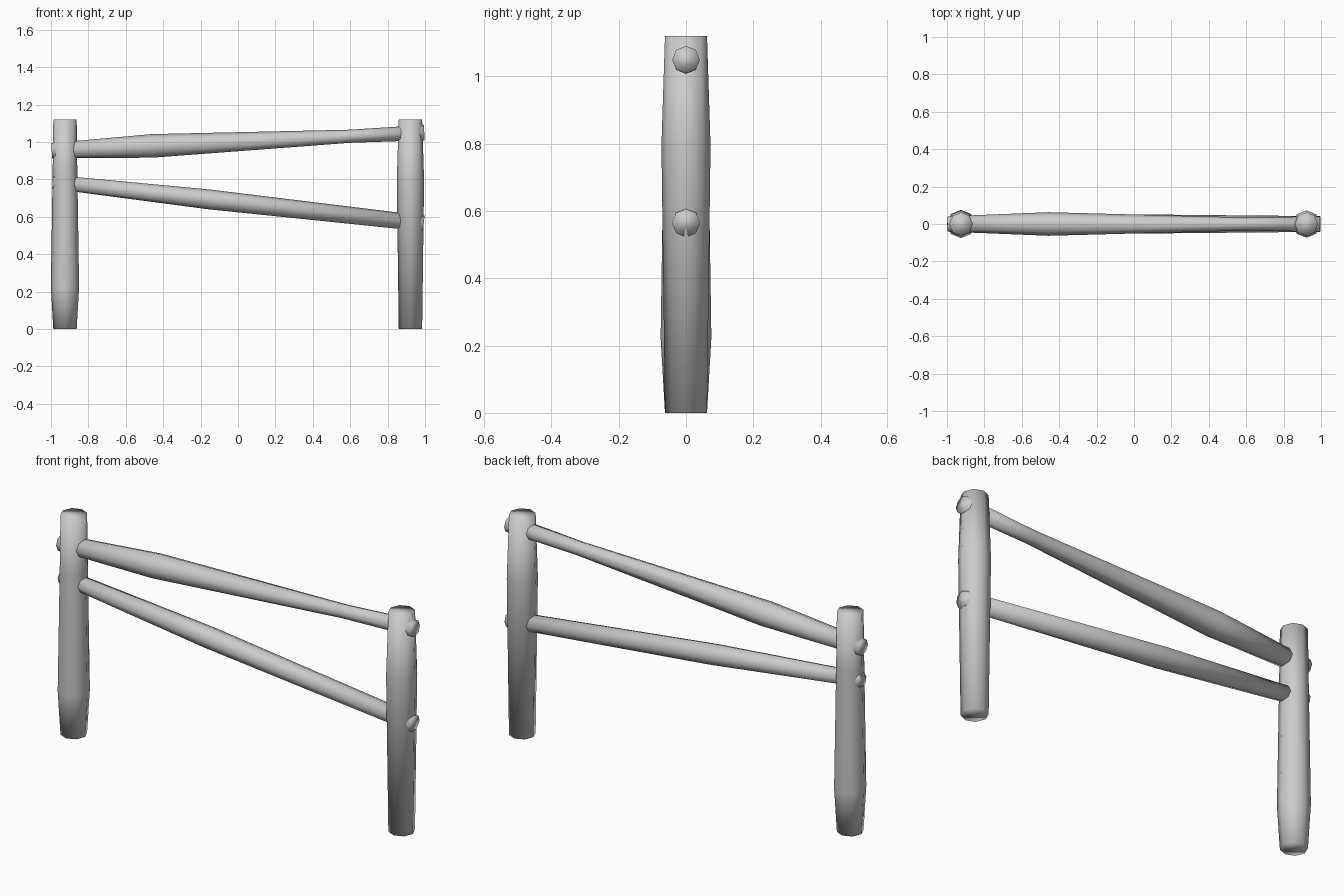
import bpy, bmesh, math
from mathutils import Vector

if "Cube" in bpy.data.objects:
    bpy.data.objects.remove(bpy.data.objects["Cube"])

SIDES = 8


def log(name, start, end, profile):
    """Eight-sided tapered log; profile is a list of (fraction along, radius)."""
    start, end = Vector(start), Vector(end)
    axis = (end - start).normalized()
    side = Vector((0, 1, 0))
    other = side.cross(axis)
    bm = bmesh.new()
    rings = []
    for t, r in profile:
        c = start.lerp(end, t)
        ring = []
        for i in range(SIDES):
            a = 2 * math.pi * i / SIDES
            ring.append(bm.verts.new(c + r * (math.cos(a) * side + math.sin(a) * other)))
        rings.append(ring)
    for a, b in zip(rings, rings[1:]):
        for i in range(SIDES):
            j = (i + 1) % SIDES
            bm.faces.new((a[i], a[j], b[j], b[i]))
    bm.faces.new(rings[0])
    bm.faces.new(rings[-1])
    bmesh.ops.recalc_face_normals(bm, faces=bm.faces)
    for f in bm.faces:
        f.smooth = True
    mesh = bpy.data.meshes.new(name)
    bm.to_mesh(mesh)
    bm.free()
    obj = bpy.data.objects.new(name, mesh)
    bpy.context.collection.objects.link(obj)
    return obj


# Upright posts, each bulging at a different height
log("left_post", (-0.925, 0, 0), (-0.925, 0, 1.12),
    [(0, 0.0625), (0.2, 0.0755), (0.75, 0.066), (1, 0.0625)])
log("right_post", (0.922, 0, 0), (0.922, 0, 1.12),
    [(0, 0.0625), (0.71, 0.073), (1, 0.0625)])

# Sloping rails that pass through the posts
log("upper_rail", (-0.996, 0, 0.953), (0.996, 0, 1.05),
    [(0, 0.041), (0.27, 0.063), (0.8, 0.035), (1, 0.041)])
log("lower_rail", (-0.99, 0, 0.787), (0.993, 0, 0.564),
    [(0, 0.037), (0.42, 0.053), (1, 0.042)])
